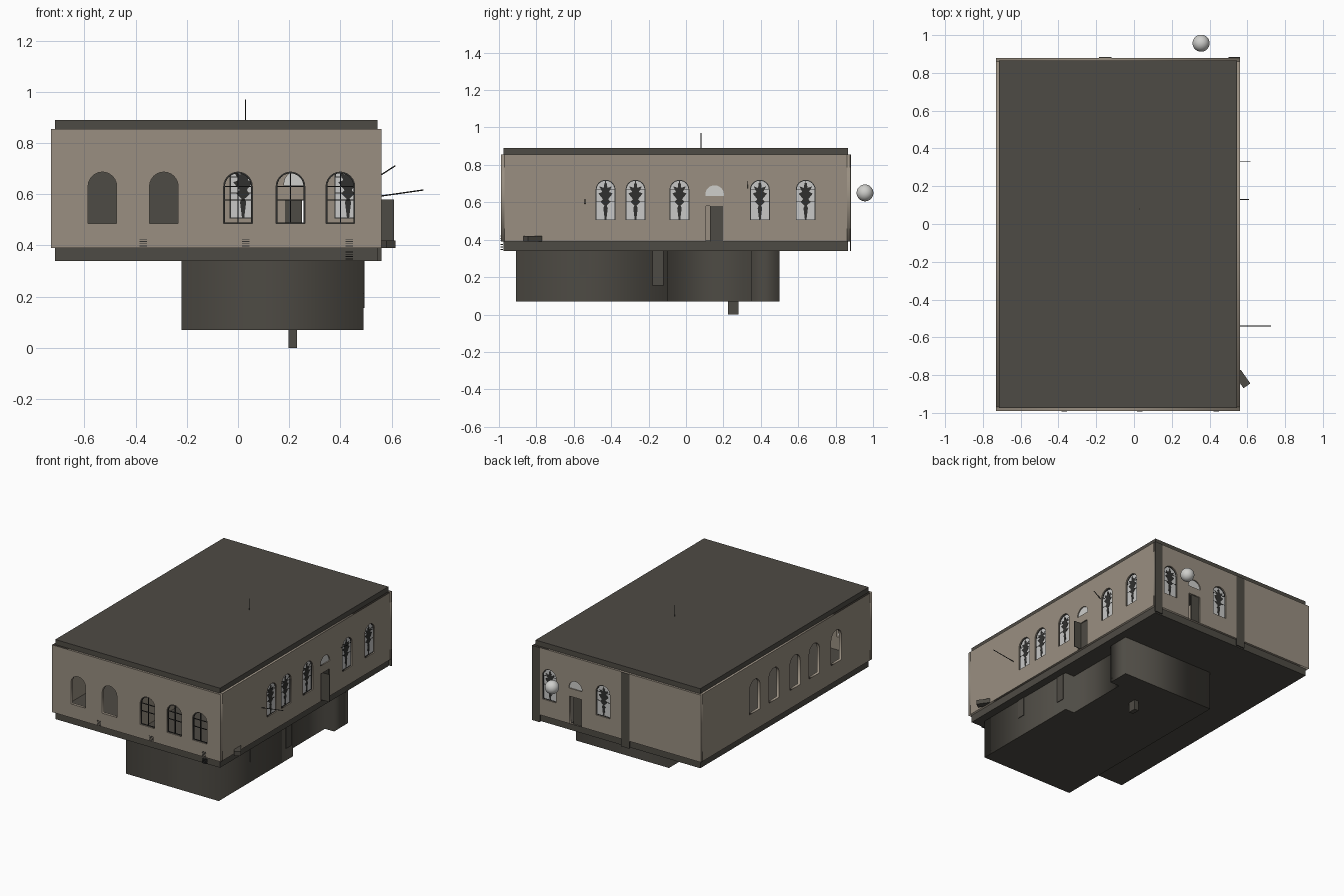
import bpy
import math
from mathutils import Matrix, Vector

cube = bpy.data.objects.get("Cube")
if cube:
    bpy.data.objects.remove(cube, do_unlink=True)


def material(name, r, g, b):
    m = bpy.data.materials.new(name)
    m.use_nodes = True
    m.diffuse_color = (r, g, b, 1)
    m.node_tree.nodes["Principled BSDF"].inputs["Base Color"].default_value = (r, g, b, 1)
    return m


TAN = material("tan_plaster", .32, .275, .22)
DARK = material("dark_stone", .076, .07, .058)
GLASS = material("pale_glass", .58, .58, .57)
LEAD = material("black_lead", .03, .03, .028)
PALE = material("pale_grey", .62, .62, .6)

# Walls: x and y limits, foot and top
X0, X1, Y0, Y1, Z0, Z1 = -.73, .56, -.99, .88, .39, .855
T = .02
# Panel frames: u runs along x or y, v is up
FACING = {"y": Matrix(((1, 0, 0), (0, 0, -1), (0, 1, 0))).to_4x4(),
          "x": Matrix(((0, 0, 1), (1, 0, 0), (0, 1, 0))).to_4x4()}


def box(name, mat, x0, x1, y0, y1, z0, z1, turn=0):
    bpy.ops.mesh.primitive_cube_add(size=1, location=((x0 + x1) / 2, (y0 + y1) / 2, (z0 + z1) / 2))
    o = bpy.context.object
    o.name = name
    o.scale = (x1 - x0, y1 - y0, z1 - z0)
    o.rotation_euler.z = turn
    o.data.materials.append(mat)
    return o


def panel(name, mat, loops, axis, pos, thick):
    """Flat plate with holes; the first loop is the outline."""
    cu = bpy.data.curves.new(name, "CURVE")
    cu.dimensions = "2D"
    cu.fill_mode = "BOTH"
    cu.extrude = thick / 2
    for pts in loops:
        s = cu.splines.new("POLY")
        s.points.add(len(pts) - 1)
        for p, (u, v) in zip(s.points, pts):
            p.co = (u, v, 0, 1)
        s.use_cyclic_u = True
    o = bpy.data.objects.new(name, cu)
    bpy.context.collection.objects.link(o)
    where = Vector((pos, 0, 0)) if axis == "x" else Vector((0, pos, 0))
    o.matrix_world = Matrix.Translation(where) @ FACING[axis]
    cu.materials.append(mat)
    bpy.ops.object.select_all(action="DESELECT")
    o.select_set(True)
    bpy.context.view_layer.objects.active = o
    bpy.ops.object.convert(target="MESH")
    return o


def rect(u0, u1, v0, v1):
    return [(u0, v0), (u1, v0), (u1, v1), (u0, v1)]


def arch(u, half, foot, top, n=12):
    spring = top - half
    curve = [(u + half * math.cos(math.pi * i / n), spring + half * math.sin(math.pi * i / n))
             for i in range(n + 1)]
    return [(u - half, foot), (u + half, foot)] + curve


def fan(u, half, foot):
    return arch(u, half, foot, foot + half + .006)


HALF = .056
FRONT = [-.53, -.29, 0, .205, .4]
RIGHT = [-.43, -.27, -.035, .395, .64]
LEFT = [.29, .08, -.15, -.36, -.6]
BACK = [.43, .02]
RIGHT_DOOR, BACK_DOOR = .153, .23


def doorway(u):
    return [rect(u - .046, u + .046, Z0 + .001, .58), fan(u, .05, .635)]


# Outer walls with arched openings
panel("front_wall", TAN, [rect(X0, X1, Z0, Z1)] + [arch(u, HALF, .485, .687) for u in FRONT],
      "y", Y0 + T / 2, T)
panel("right_side_wall", TAN, [rect(Y0 + T, Y1 - T, Z0, Z1)]
      + [arch(u, .053, .505, .72) for u in RIGHT] + doorway(RIGHT_DOOR), "x", X1 - T / 2, T)
panel("left_side_wall", TAN, [rect(Y0 + T, Y1 - T, Z0, Z1)]
      + [arch(u, HALF, .515, .74) for u in LEFT], "x", X0 + T / 2, T)
panel("back_wall", TAN, [rect(X0, X1, Z0, Z1)]
      + [arch(u, .053, .505, .72) for u in BACK] + doorway(BACK_DOOR), "y", Y1 - T / 2, T)

# Roof, floor and inner partitions
box("roof_slab", DARK, -.715, .545, -.975, .865, .845, .89)
box("floor_slab", DARK, -.715, .545, -.975, .865, .34, .395)
box("long_partition", TAN, -.14, -.125, Y0 + T, Y1 - T, .395, .845)
box("cross_partition", DARK, X0 + T, -.14, .845, .858, .395, .845)

# Dark upright strips on the back
box("corner_strip", DARK, .5, X1 + .001, Y1 - .004, Y1 + .003, .34, Z1)
box("middle_strip", DARK, -.185, -.12, Y1 - .004, Y1 + .003, .34, Z1)


def frame(name, axis, pos, u, half, foot, top):
    """Dark rim with a mullion and two cross bars."""
    panel(name + "_rim", LEAD, [arch(u, half, foot, top), arch(u, half - .005, foot + .004, top - .005)],
          axis, pos, .008)
    spring = top - half
    panel(name + "_mullion", LEAD, [rect(u - .002, u + .002, foot, top - .003)], axis, pos, .007)
    for i, v in enumerate((spring, (foot + spring) / 2 + .02)):
        panel(f"{name}_bar_{i}", LEAD, [rect(u - half, u + half, v - .002, v + .002)], axis, pos, .006)


def leaded_window(name, axis, pos, u, foot=.505, top=.72, half=.053):
    panel(name + "_glass", GLASS, [arch(u, half, foot, top)], axis, pos, .004)
    frame(name, axis, pos, u, half, foot, top)
    # Dark ragged pane pattern, like a branching tree
    side = [(.004, 0), (.012, .3), (.006, .36), (.026, .45), (.014, .52), (.038, .66),
            (.018, .7), (.034, .84), (.01, .8), (.006, .92)]
    h = top - foot
    pts = [(u + a, foot + b * h) for a, b in side] + [(u - a, foot + b * h) for a, b in reversed(side)]
    panel(name + "_pattern", LEAD, [pts], axis, pos, .0065)


for i, u in enumerate(RIGHT):
    leaded_window(f"right_window_{i}", "x", X1 - .012, u)
for i, u in enumerate(BACK):
    leaded_window(f"back_window_{i}", "y", Y1 - .012, u)
for i, u in enumerate(FRONT[2:]):
    frame(f"front_window_{i}", "y", Y0 + .012, u, HALF, .485, .687)

# Doors, fanlights and the open leaf
panel("right_fanlight", PALE, [fan(RIGHT_DOOR, .05, .635)], "x", X1 - .01, .006)
panel("back_fanlight", PALE, [fan(BACK_DOOR, .05, .635)], "y", Y1 - .01, .006)
box("right_door", DARK, X1 - .016, X1 - .008, .13, .2, Z0, .58)
box("right_door_leaf", DARK, X1 - .005, .61, .128, .132, Z0, .58)
box("back_door", DARK, .184, .25, Y1 - .016, Y1 - .008, Z0, .58)

# Basement with a shallow recess in its right side
outline = [(-.22, -.91), (.49, -.91), (.49, -.1), (.42, -.1), (.42, .35), (.49, .35), (.49, .5), (-.22, .5)]
base = panel("basement", DARK, [outline], "x", 0, .27)
base.matrix_world = Matrix.Translation((0, 0, .205))
box("basement_foot", DARK, .197, .23, .225, .28, 0, .07)
box("basement_post_front", DARK, .485, .494, -.57, -.515, .21, .34)
box("basement_post_middle", DARK, .485, .494, -.18, -.12, .155, .34)

# Floating ball by the back door
bpy.ops.mesh.primitive_uv_sphere_add(segments=32, ring_count=16, radius=.045, location=(.355, .957, .65))
ball = bpy.context.object
ball.name = "floating_ball"
ball.data.materials.append(PALE)
bpy.ops.object.shade_smooth()

# Crate on the ledge and small front vents
box("ledge_crate", DARK, .55, .594, -.865, -.775, .39, .42, math.radians(35))
for i, (u, v) in enumerate(((-.37, .41), (.03, .41), (.435, .41), (.435, .36))):
    for k in range(4):
        z = v - .014 + k * .009
        box(f"vent_{i}_slat_{k}", LEAD, u - .015, u + .015, Y0 - .002, Y0 + .012, z, z + .003)


def rod(name, a, b):
    a, b = Vector(a), Vector(b)
    bpy.ops.mesh.primitive_cylinder_add(vertices=6, radius=.0025, depth=(b - a).length, location=(a + b) / 2)
    o = bpy.context.object
    o.name = name
    o.rotation_euler = (b - a).to_track_quat("Z", "Y").to_euler()
    o.data.materials.append(LEAD)


# Thin chains
rod("roof_chain", (.03, .08, .88), (.03, .08, .97))
rod("side_chain_back", (.55, .33, .67), (.615, .33, .712))
rod("side_chain_front", (.55, -.54, .592), (.725, -.54, .617))
